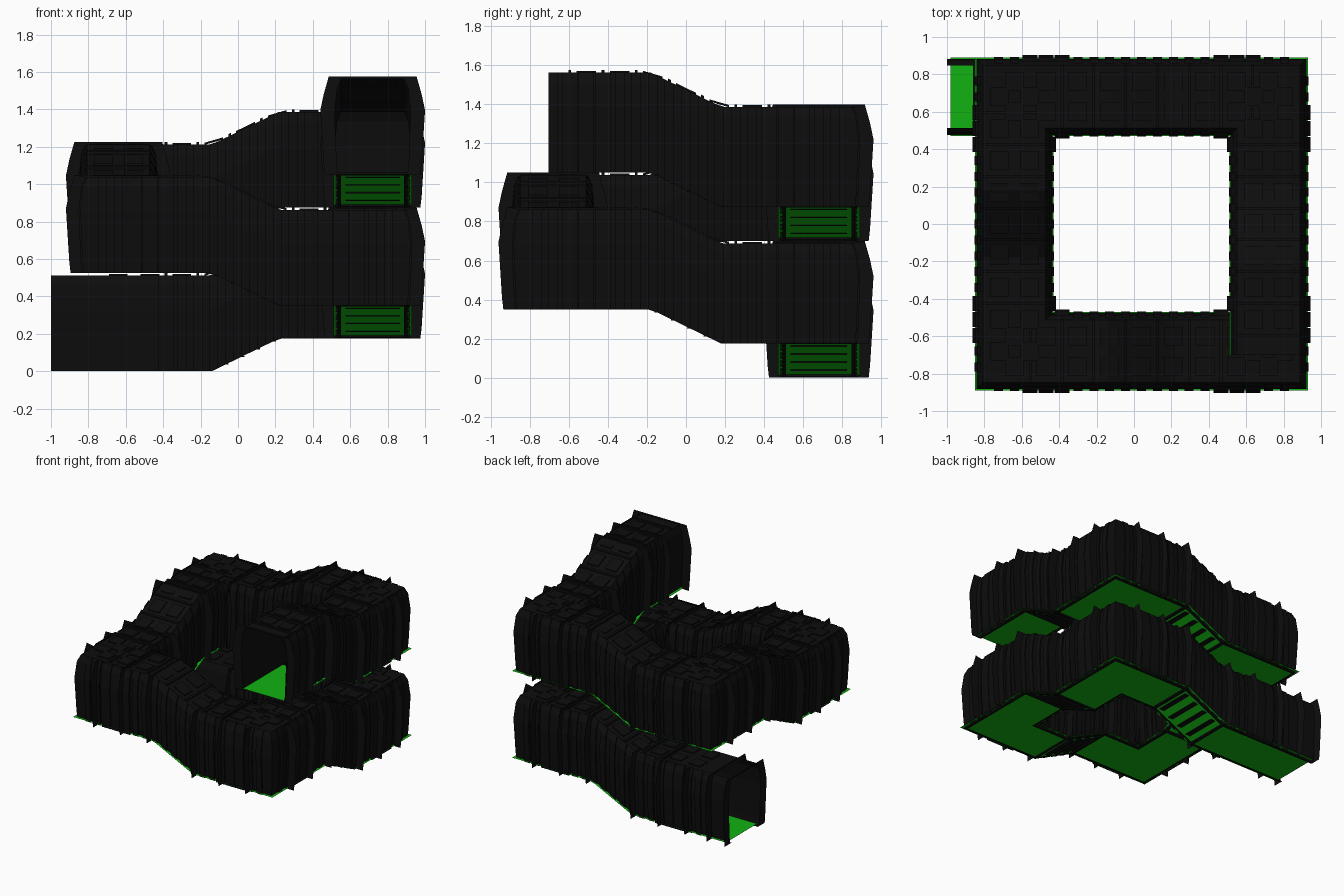
import bpy
from mathutils import Vector

if "Cube" in bpy.data.objects:
    bpy.data.objects.remove(bpy.data.objects["Cube"])

HALF, RISE, RAMP = 0.68, 0.175, 0.18     # ring half-size, climb per leg, half ramp length
LEGS = range(6)
DIRS = [Vector((1, 0, 0)), Vector((0, -1, 0)), Vector((-1, 0, 0)), Vector((0, 1, 0))]


def height(leg, s):
    return RISE * (leg + min(1, max(0, (s + RAMP) / (2 * RAMP))))


def pt(leg, s, a, h):
    """Point on a leg: s along it, a sideways (outside positive), h above its floor."""
    d = DIRS[leg % 4]
    n = Vector((-d.y, d.x, 0))
    return Vector((0.04, 0, height(leg, s) + h)) + d * s + n * (HALF + a)


def limits(leg, a, first=-1.04):
    """Mitred ends of a leg, except the two open ends of the passage."""
    return (first if leg == 0 else -HALF - a), (0.70 if leg == 5 else HALF + a)


class Part:
    def __init__(self, name, mat):
        self.name, self.mat, self.v, self.f = name, mat, [], []

    def grid(self, rows):
        b, w = len(self.v), len(rows[0])
        for r in rows:
            self.v += r
        for i in range(len(rows) - 1):
            for j in range(w - 1):
                k = b + i * w + j
                self.f.append((k, k + 1, k + w + 1, k + w))

    def sweep(self, leg, profile, first=-1.04):
        rows = []
        for a, h in profile:
            s0, s1 = limits(leg, a, first)
            rows.append([pt(leg, s, a, h) for s in (s0, -RAMP, RAMP, s1)])
        self.grid(rows)

    def band(self, leg, s0, s1, profile):
        self.grid([[pt(leg, s, a, h) for s in (s0, s1)] for a, h in profile])

    def slab(self, leg, s0, s1, a0, a1, h0, h1, level=None):
        b = len(self.v)
        for s in (s0, s1):
            off = 0 if level is None else level - height(leg, s)
            self.v += [pt(leg, s, a, h + off)
                       for a, h in ((a0, h0), (a1, h0), (a1, h1), (a0, h1))]
        self.f += [tuple(b + i for i in q) for q in
                   ((0, 1, 2, 3), (7, 6, 5, 4), (0, 4, 5, 1), (1, 5, 6, 2), (2, 6, 7, 3), (3, 7, 4, 0))]

    def build(self):
        me = bpy.data.meshes.new(self.name)
        me.from_pydata(self.v, [], self.f)
        me.materials.append(self.mat)
        me.update()
        bpy.context.collection.objects.link(bpy.data.objects.new(self.name, me))


def material(name, rgb):
    m = bpy.data.materials.new(name)
    m.diffuse_color = (*rgb, 1)
    m.use_nodes = True
    m.node_tree.nodes["Principled BSDF"].inputs["Base Color"].default_value = m.diffuse_color
    return m


black = material("black", (0.004, 0.004, 0.004))
green = material("green", (0.006, 0.45, 0.006))

floor = Part("floor", green)
walls, roof = Part("walls", black), Part("roof", black)
ribs, flanges = Part("wall_ribs", black), Part("joint_flanges", black)
panels, treads = Part("roof_panels", black), Part("stair_treads", black)

WALL = [(0.168, 0), (0.186, 0), (0.192, 0.06), (0.203, 0.33), (0.19, 0.46), (0.168, 0.512)]
RIM = [(0.255, 0), (0.255, 0), (0.262, 0.06), (0.28, 0.345), (0.262, 0.43), (0.235, 0.525)]


def flip(profile, side, grow=0):
    return [(side * (a + grow), h) for a, h in profile]


for leg in LEGS:
    # Floor, both walls and roof
    floor.sweep(leg, [(-0.21, 0.012), (0.21, 0.012)], -1.02)
    for side in (-1, 1):
        walls.sweep(leg, flip(WALL, side))
    roof.sweep(leg, [(-0.168, 0.512), (0.168, 0.512)], -0.9)

    # Thin flanges at the module joints, standing out past the walls
    spots = [-0.68, -0.44, -0.2, 0.2, 0.44, 0.68]
    if leg == 0:
        spots = [-1.04, -0.88] + spots
    if leg == 5:
        spots[-1] = 0.70
    for s in spots:
        for side in (-1, 1):
            open_end = (leg == 0 and s < -0.8) or (leg == 5 and s > 0.69)
            if side < 0 and abs(s) > 0.6 and not open_end:
                continue
            flanges.grid([[pt(leg, s, side * a, h), pt(leg, s, side * b, k)]
                          for (a, h), (b, k) in zip(WALL, RIM)])
        if abs(s) < 0.6 or open_end:
            flanges.grid([[pt(leg, s, a, h) for a in (-0.235, 0.235)]
                          for h in (0.512, 0.525)])

    # Vertical ribs, wider beside the corners
    for side in (-1, 1):
        for i in range(-9, 10):
            s = i * 0.085
            if side < 0 and abs(s) > 0.44 or s > 0.69 and leg == 5:
                continue
            wide = 0.4 < abs(s) < 0.65
            w, g = (0.04, 0.02) if wide else (0.024, 0.009)
            edge = flip(WALL[1:], side, g)
            ribs.band(leg, s - w, s + w, edge)
            for q in (s - w, s + w):
                ribs.grid([[pt(leg, q, a, h), pt(leg, q, a - side * g, h)] for a, h in edge])

    # Pairs of square roof panels and cross bars between them
    for i in range(-4, 5):
        s = i * 0.17
        if leg == 5 and i == 4:
            continue
        for a in (-0.08, 0.08):
            panels.slab(leg, s - 0.05, s + 0.05, a - 0.05, a + 0.05, 0.51, 0.521)
        if -4 < i < 4:
            panels.slab(leg, s + 0.078, s + 0.092, -0.17, 0.17, 0.51, 0.525)

    # Level treads crossing the ramp, and a sill at each end of it
    for i in range(4):
        s = -0.126 + i * 0.084
        treads.slab(leg, s - 0.036, s + 0.036, -0.145, 0.145, 0.009, 0.015, height(leg, s))
    for s in (-RAMP, RAMP):
        treads.slab(leg, s - 0.01, s + 0.01, -0.2, 0.2, 0.002, 0.016)

for part in (floor, walls, roof, ribs, flanges, panels, treads):
    part.build()
